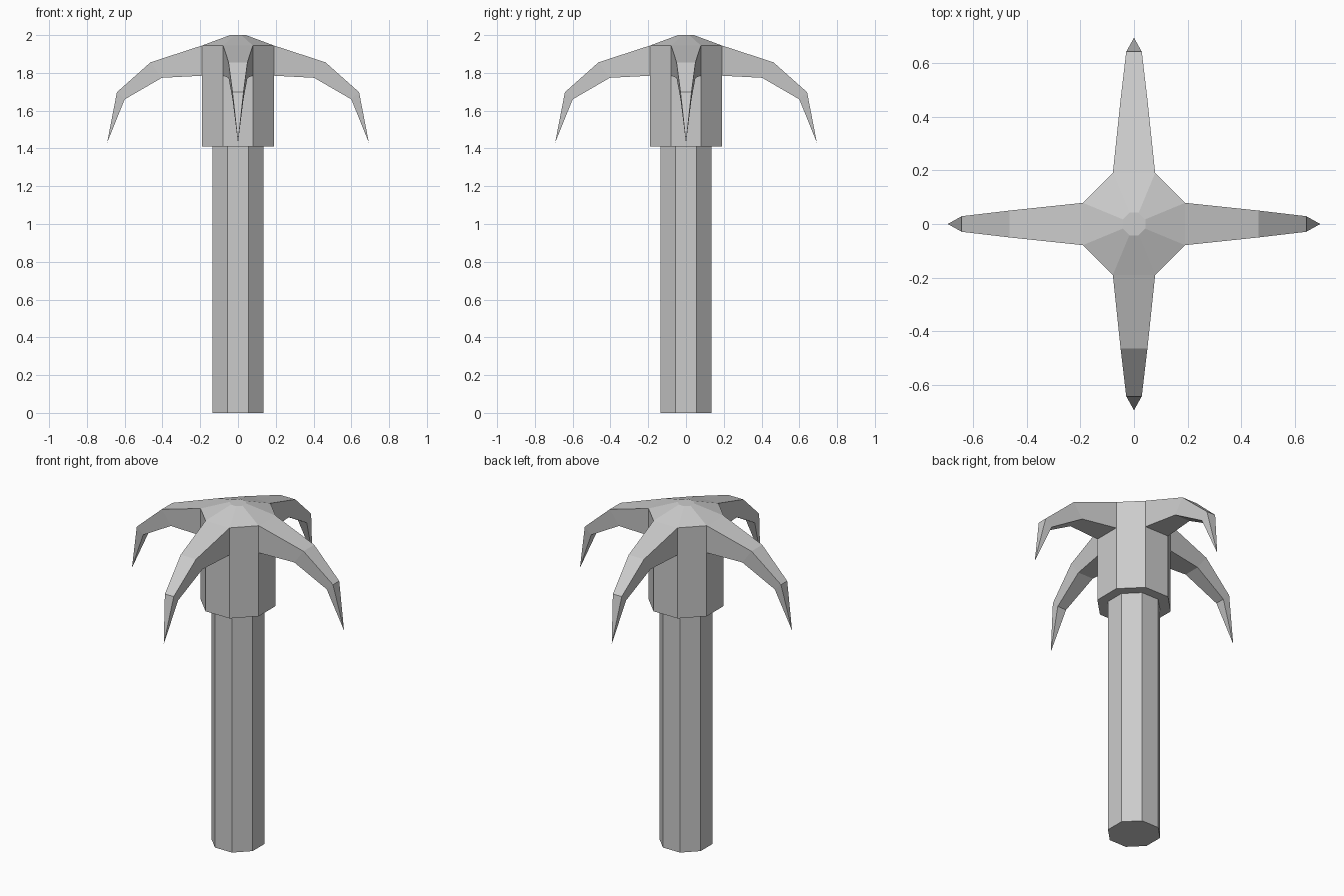
import bpy, bmesh, math
from mathutils import Matrix

if "Cube" in bpy.data.objects:
    bpy.data.objects.remove(bpy.data.objects["Cube"])

STEP = math.pi / 4


def make_object(name, bm):
    bmesh.ops.remove_doubles(bm, verts=bm.verts, dist=0.0005)
    bmesh.ops.recalc_face_normals(bm, faces=bm.faces)
    mesh = bpy.data.meshes.new(name)
    bm.to_mesh(mesh)
    bm.free()
    obj = bpy.data.objects.new(name, mesh)
    bpy.context.collection.objects.link(obj)


def octagon(bm, apothem, z):
    r = apothem / math.cos(STEP / 2)
    return [bm.verts.new((r * math.cos((i - 0.5) * STEP),
                          r * math.sin((i - 0.5) * STEP), z)) for i in range(8)]


def bridge(bm, a, b, skip=()):
    n = len(a)
    for i in range(n):
        if i not in skip:
            j = (i + 1) % n
            bm.faces.new((a[i], a[j], b[j], b[i]))


# Octagonal shaft
bm = bmesh.new()
base, top = octagon(bm, 0.135, 0), octagon(bm, 0.135, 1.41)
bridge(bm, base, top)
bm.faces.new(base)
make_object("shaft", bm)

# Head: collar with a shallow pointed cap, left open where the claws grow out
bm = bmesh.new()
HEAD, HALF = 0.19, 0.19 * math.tan(STEP / 2)
Z_LOW, Z_HIGH = 1.785, 1.945
rings = [octagon(bm, a, z) for a, z in
         ((0.135, 1.41), (HEAD, 1.41), (HEAD, Z_LOW), (HEAD, Z_HIGH), (0.042, 2.0))]
for k in range(4):
    bridge(bm, rings[k], rings[k + 1], skip=(0, 2, 4, 6) if k == 2 else ())
bm.faces.new(rings[-1])

# Four curved claws: (top reach, top z, bottom reach, bottom z, half width)
sections = [(HEAD, Z_HIGH, HEAD, Z_LOW, HALF),
            (0.463, 1.856, 0.403, 1.774, 0.05),
            (0.641, 1.698, 0.600, 1.660, 0.029)]
for k in range(4):
    turn = Matrix.Rotation(k * math.pi / 2, 4, 'Z')
    loops = []
    for xt, zt, xb, zb, w in sections:
        pts = ((xt, -w, zt), (xt, w, zt), (xb, w, zb), (xb, -w, zb))
        loops.append([bm.verts.new(p) for p in pts])
    tip = bm.verts.new((0.693, 0, 1.43))
    for a, b in zip(loops, loops[1:]):
        bridge(bm, a, b)
    for i in range(4):
        bm.faces.new((loops[-1][i], loops[-1][(i + 1) % 4], tip))
    bmesh.ops.transform(bm, matrix=turn, verts=sum(loops, [tip]))
make_object("clawed_head", bm)
